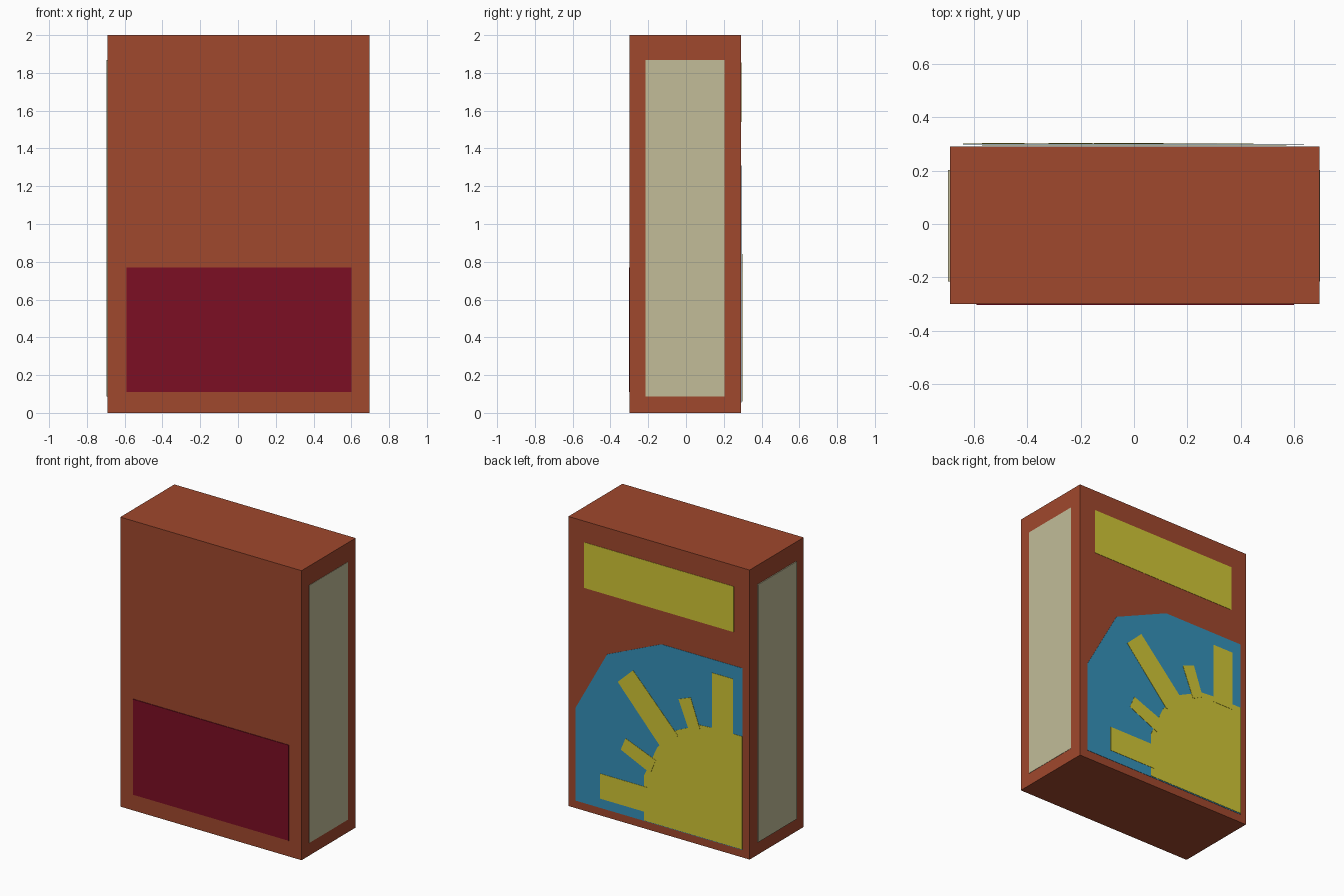
import bpy, bmesh
from mathutils import Vector

if "Cube" in bpy.data.objects:
    bpy.data.objects.remove(bpy.data.objects["Cube"])


def material(name, rgb):
    """Flat colour given as 0-255 display values, stored linear."""
    lin = [((c / 255 + 0.055) / 1.055) ** 2.4 for c in rgb]
    m = bpy.data.materials.new(name)
    m.diffuse_color = (*lin, 1)
    m.use_nodes = True
    m.node_tree.nodes["Principled BSDF"].inputs["Base Color"].default_value = m.diffuse_color
    return m


BRICK = material("brick red", (160, 72, 45))
CREAM = material("cream", (194, 188, 152))
CRIMSON = material("crimson", (124, 14, 36))
BLUE = material("sky blue", (53, 145, 186))
YELLOW = material("sun yellow", (209, 199, 54))

# Carton body limits
X0, X1, Y0, Y1, H = -0.69, 0.695, -0.299, 0.291, 2.0


def prism(name, outline, to_3d, push, mat):
    """Extrude a flat outline, mapped to 3D by to_3d, along push."""
    bm = bmesh.new()
    face = bm.faces.new([bm.verts.new(to_3d(a, b)) for a, b in outline])
    ext = bmesh.ops.extrude_face_region(bm, geom=[face])
    moved = [g for g in ext["geom"] if isinstance(g, bmesh.types.BMVert)]
    bmesh.ops.translate(bm, vec=Vector(push), verts=moved)
    bmesh.ops.recalc_face_normals(bm, faces=bm.faces)
    me = bpy.data.meshes.new(name)
    bm.to_mesh(me)
    bm.free()
    me.materials.append(mat)
    ob = bpy.data.objects.new(name, me)
    bpy.context.collection.objects.link(ob)
    return ob


def rect(a0, a1, b0, b1):
    return [(a0, b0), (a1, b0), (a1, b1), (a0, b1)]


def back_plate(name, outline, level, mat):
    """Thin plate on the back; level is its height above the carton."""
    prism(name, outline, lambda x, z: (x, Y1 + level - 0.002, z), (0, 0.002, 0), mat)


# Carton
prism("carton", rect(X0, X1, Y0, Y1), lambda x, y: (x, y, 0), (0, 0, H), BRICK)

# Front label
prism("front_label", rect(-0.59, 0.6, 0.11, 0.77),
      lambda x, z: (x, Y0, z), (0, -0.004, 0), CRIMSON)

# Side labels
for side, x, push in (("right", X1, 0.002), ("left", X0, -0.006)):
    prism(side + "_label", rect(-0.215, 0.203, 0.088, 1.868),
          lambda y, z, x=x: (x, y, z), (push, 0, 0), CREAM)

# Back banner
back_plate("back_banner", rect(-0.57, 0.572, 1.54, 1.855), 0.003, YELLOW)

# Sky panel with clipped corner
back_plate("sky_panel", [(-0.64, 0.055), (0.637, 0.055), (0.637, 0.695),
                         (0.395, 1.13), (-0.02, 1.31), (-0.64, 1.31)], 0.006, BLUE)

# Sun in the lower corner
back_plate("sun", [(-0.64, 0.06), (0.11, 0.06), (0.11, 0.37), (0.01, 0.59),
                   (-0.13, 0.745), (-0.315, 0.832), (-0.42, 0.84),
                   (-0.64, 0.84)], 0.010, YELLOW)

# Sun rays, each tucked a little into the sun
rays = [
    [(-0.41, 1.22), (-0.57, 1.22), (-0.57, 0.8), (-0.41, 0.8)],
    [(-0.155, 0.97), (-0.247, 1.005), (-0.32, 0.8), (-0.24, 0.76)],
    [(0.31, 0.965), (0.193, 1.075), (-0.15, 0.715), (-0.02, 0.6)],
    [(0.25, 0.59), (0.287, 0.503), (0.06, 0.4), (0.02, 0.5)],
    [(0.447, 0.295), (0.447, 0.122), (0.08, 0.122), (0.08, 0.295)],
]
for i, outline in enumerate(rays):
    back_plate(f"sun_ray_{i + 1}", outline, 0.012, YELLOW)
